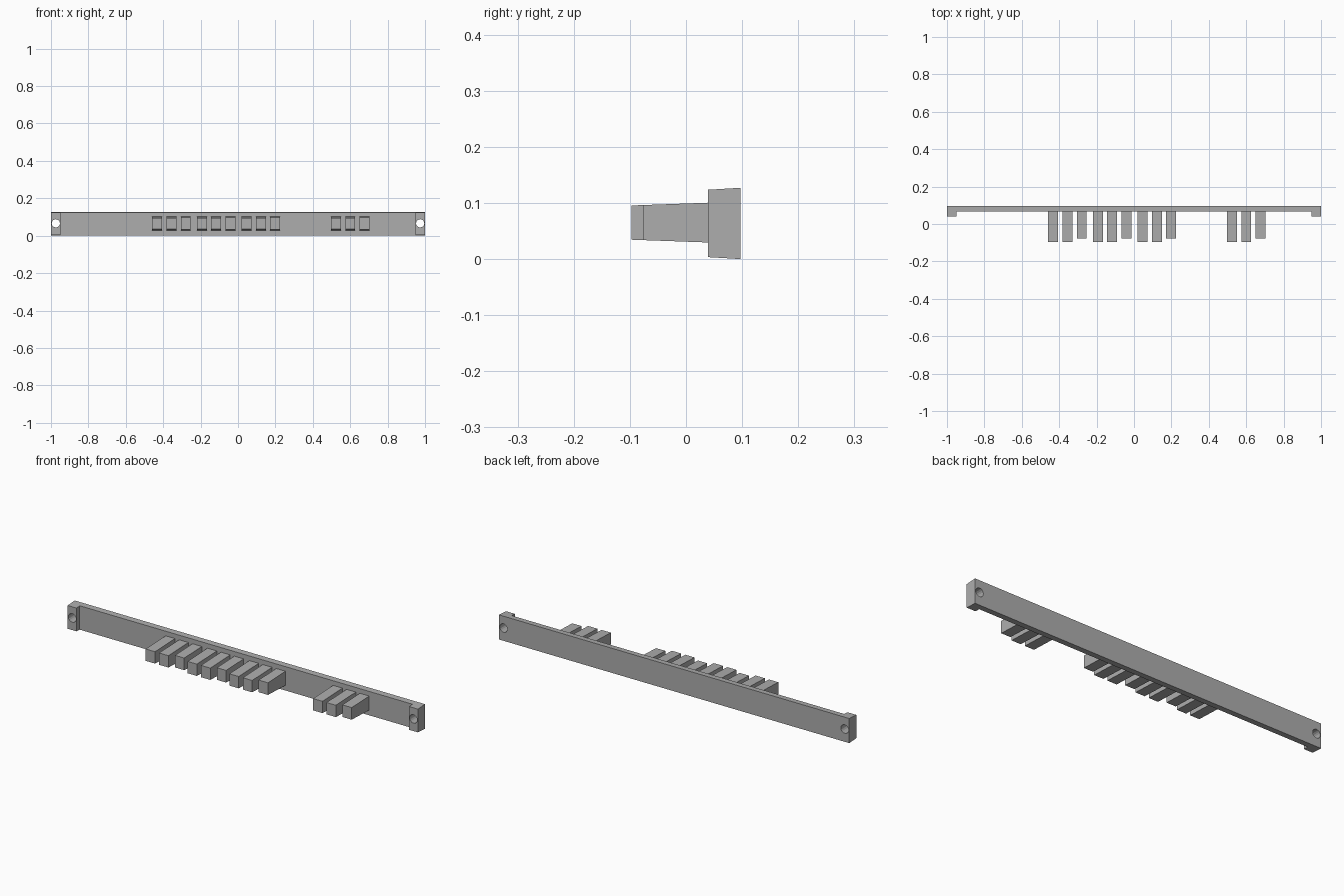
import bpy, bmesh
from math import pi
from mathutils import Matrix

cube = bpy.data.objects.get("Cube")
if cube:
    bpy.data.objects.remove(cube, do_unlink=True)

grey = bpy.data.materials.new("plain grey")
grey.use_nodes = True
colour = (0.42, 0.42, 0.42, 1)
grey.diffuse_color = colour
grey.node_tree.nodes["Principled BSDF"].inputs["Base Color"].default_value = colour

MID_Z = 0.0635
BACK, FACE, LUG_FRONT = 0.097, 0.066, 0.039


def prism(name, outline, half_height):
    """Stand a plan outline up around mid height; half_height(y) gives the draft."""
    bm = bmesh.new()
    low = [bm.verts.new((x, y, MID_Z - half_height(y))) for x, y in outline]
    high = [bm.verts.new((x, y, MID_Z + half_height(y))) for x, y in outline]
    bm.faces.new(low)
    bm.faces.new(high)
    for i in range(len(outline)):
        j = (i + 1) % len(outline)
        bm.faces.new((low[i], low[j], high[j], high[i]))
    bmesh.ops.recalc_face_normals(bm, faces=bm.faces)
    return finish(name, bm)


def finish(name, bm):
    mesh = bpy.data.meshes.new(name)
    bm.to_mesh(mesh)
    bm.free()
    mesh.materials.append(grey)
    obj = bpy.data.objects.new(name, mesh)
    bpy.context.collection.objects.link(obj)
    return obj


# Long bar with a lug at each end, slightly drafted towards the front
half = [(0.95, FACE), (0.95, LUG_FRONT), (1, LUG_FRONT), (1, BACK)]
outline = half + [(-x, y) for x, y in reversed(half)]
bar = prism("bar", outline, lambda y: 0.0635 - 0.06 * (BACK - y))

# Screw holes through the lugs
bm = bmesh.new()
for side in (-1, 1):
    bmesh.ops.create_cone(
        bm, cap_ends=True, segments=16, radius1=0.022, radius2=0.022, depth=0.3,
        matrix=Matrix.Translation((side * 0.974, 0.07, 0.066)) @ Matrix.Rotation(pi / 2, 4, "X"))
cutter = finish("hole_cutter", bm)
cutter.hide_render = True
cutter.hide_set(True)
cut = bar.modifiers.new("screw holes", "BOOLEAN")
cut.operation = "DIFFERENCE"
cut.solver = "EXACT"
cut.object = cutter

# Groups of teeth: two long and one short, with a gap before the last group
WIDTH, PITCH, GROUP = 0.053, 0.0765, 0.239
for group in (0, 1, 2, 4):
    for i, front in enumerate((-0.097, -0.097, -0.077)):
        x = -0.459 + group * GROUP + i * PITCH
        plan = [(x, front), (x + WIDTH, front), (x + WIDTH, FACE + 0.002), (x, FACE + 0.002)]
        tooth = prism(f"tooth_{group}_{i}", plan, lambda y: 0.0305 + 0.036 * (y + 0.097))
        tooth.location.z = 0.0015
